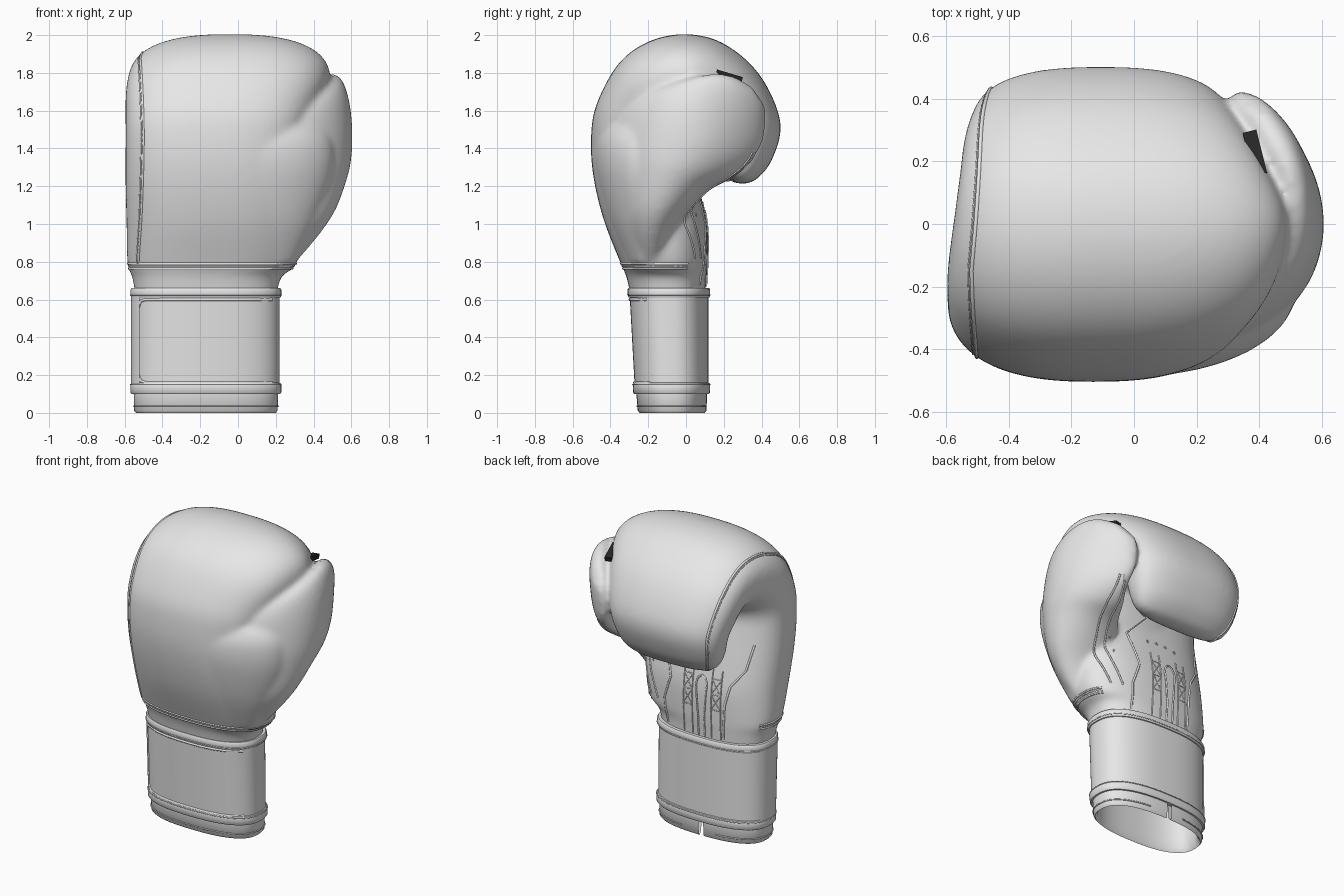
import bpy, bmesh, math
from mathutils import Vector
from mathutils.bvhtree import BVHTree

if "Cube" in bpy.data.objects:
    bpy.data.objects.remove(bpy.data.objects["Cube"])


def material(name, value):
    m = bpy.data.materials.new(name)
    m.use_nodes = True
    col = (value, value, value, 1)
    m.diffuse_color = col
    m.node_tree.nodes["Principled BSDF"].inputs["Base Color"].default_value = col
    return m


LEATHER = material("pale grey leather", 0.8)
DARK = material("black elastic", 0.02)
WHITE = material("white lining", 1.0)


def power(v, n):
    return math.copysign(abs(v) ** (2 / n), v)


def add_object(name, bm, mat, smooth=True):
    bmesh.ops.recalc_face_normals(bm, faces=bm.faces)
    me = bpy.data.meshes.new(name)
    bm.to_mesh(me)
    bm.free()
    me.materials.append(mat)
    for p in me.polygons:
        p.use_smooth = smooth
    ob = bpy.data.objects.new(name, me)
    bpy.context.collection.objects.link(ob)
    return ob


# Padded shapes: stations are (outer y, outer z, inner y, inner z, x min, x max)
def loft_point(st, s, t, n=2.5, bow=0):
    i = min(max(int(s), 0), len(st) - 2)
    f = s - i
    a, b, c, d = (st[min(max(i + k, 0), len(st) - 1)] for k in (-1, 0, 1, 2))
    oy, oz, iy, iz, lo, hi = (
        q + f / 2 * (r - p + f * (2 * p - 5 * q + 4 * r - w + f * (3 * (q - r) + w - p)))
        for p, q, r, w in zip(a, b, c, d))
    u = power(math.sin(t), n) / 2
    y = (oy + iy) / 2 + (oy - iy) * u
    return Vector(((lo + hi) / 2 + (hi - lo) / 2 * power(math.cos(t), n) - bow * y * y,
                   y, (oz + iz) / 2 + (oz - iz) * u))


def add_loft(bm, st, n=2.5, bow=0, steps=5, sides=64):
    rings = [[bm.verts.new(loft_point(st, k / steps, j * math.tau / sides, n, bow)) for j in range(sides)]
             for k in range((len(st) - 1) * steps + 1)]
    for r, q in zip(rings, rings[1:]):
        for j in range(sides):
            bm.faces.new((r[j], r[j - 1], q[j - 1], q[j]))
    bm.faces.new(rings[0])
    bm.faces.new(rings[-1])


hand = [
    (-.29, .6, .10, .6, -.54, .20), (-.315, .72, .105, .72, -.56, .23),
    (-.345, .79, .11, .79, -.585, .31), (-.435, 1.02, .11, .98, -.59, .35),
    (-.49, 1.25, .08, 1.15, -.595, .35), (-.503, 1.45, .04, 1.33, -.595, .34),
    (-.475, 1.63, .02, 1.43, -.595, .37), (-.36, 1.845, .03, 1.48, -.595, .44),
    (-.2, 1.965, .06, 1.51, -.585, .48), (0, 2.005, .09, 1.52, -.57, .485),
    (.2, 1.955, .12, 1.51, -.555, .43), (.39, 1.79, .14, 1.47, -.54, .36),
    (.5, 1.54, .155, 1.42, -.51, .3), (.455, 1.34, .165, 1.34, -.48, .26),
    (.37, 1.235, .2, 1.26, -.42, .2), (.3, 1.212, .25, 1.22, -.3, .08)]
thumb = [
    (-.3, .8, -.1, .82, -.1, .36), (-.36, .95, -.06, .95, -.05, .475),
    (-.41, 1.12, 0, 1.05, .0, .55), (-.42, 1.38, .12, 1.18, .1, .595),
    (-.36, 1.56, .25, 1.25, .22, .605), (-.2, 1.69, .34, 1.33, .36, .605),
    (.05, 1.78, .4, 1.42, .43, .6), (.22, 1.79, .42, 1.52, .46, .6),
    (.345, 1.73, .42, 1.62, .5, .585)]
# Padding that carries the back of the hand smoothly into the thumb
bridge = [
    (-.33, .79, -.1, .79, -.45, .3), (-.42, 1.02, -.06, 1.0, -.48, .41),
    (-.475, 1.25, .04, 1.2, -.5, .5), (-.485, 1.4, .05, 1.42, -.51, .51),
    (-.455, 1.49, .0, 1.56, -.4, .45), (-.42, 1.53, -.05, 1.62, -.25, .35)]
bm = bmesh.new()
add_loft(bm, hand)
add_loft(bm, thumb, 2.1, 1.1)
add_loft(bm, bridge, 2)
glove = add_object("padded_glove", bm, LEATHER)
rm = glove.modifiers.new("merge", "REMESH")
rm.mode = "VOXEL"
rm.voxel_size = 0.014
rm.use_smooth_shade = True
sm = glove.modifiers.new("soften", "SMOOTH")
sm.factor = 0.5
sm.iterations = 14


# Wrist sleeves: a rounded oval swept through a closed profile of (z, outward offset)
def oval(z, d, t, n=2.5):
    front, back = -.26 - .055 * z, .114
    return Vector((-.17 + (.385 + d) * power(math.cos(t), n),
                   (front + back) / 2 + ((back - front) / 2 + d) * power(math.sin(t), n), z))


def sleeve(name, profile, mat, keep=lambda c: True, sides=128):
    bm = bmesh.new()
    rings = [[bm.verts.new(oval(z, d, j * math.tau / sides)) for j in range(sides)] for z, d in profile]
    for r, q in zip(rings, rings[1:] + rings[:1]):
        for j in range(sides):
            quad = (r[j], r[j - 1], q[j - 1], q[j])
            if keep(sum((v.co for v in quad), Vector()) / 4):
                bm.faces.new(quad)
    ob = add_object(name, bm, mat)
    bpy.ops.object.select_all(action="DESELECT")
    ob.select_set(True)
    bpy.context.view_layer.objects.active = ob
    bpy.ops.object.shade_smooth_by_angle(angle=math.radians(40))
    return ob


SLOT = -.19
sleeve("wrist_lining", [(.6, -.035), (.1, -.035), (.02, -.03), (.0, -.015), (.012, -.005), (.1, -.003), (.6, -.003)],
       LEATHER, lambda c: not (c.y > 0 and c.z < .09 and abs(c.x - SLOT) < .022))
cuff = sleeve("wrist_strap", [(.1, -.02), (.1, .008), (.108, .014), (.15, .014), (.158, .01), (.16, .004),
                              (.61, .004), (.612, .01), (.62, .014), (.652, .014), (.662, .008), (.662, -.02)],
              LEATHER)
sleeve("strap_end", [(.12, 0), (.12, .012), (.65, .012), (.65, 0)], LEATHER,
       lambda c: c.x < -.525 and c.y < .0)

# Seams laid onto the surfaces
bpy.context.view_layer.update()
deps = bpy.context.evaluated_depsgraph_get()
skin = BVHTree.FromObject(glove, deps)
strap = BVHTree.FromObject(cuff, deps)


def cast(tree, start, direction):
    return tree.ray_cast(Vector(start), Vector(direction).normalized())[0]


def resample(pts, per=8):
    out = [Vector(a).lerp(Vector(b), k / per) for a, b in zip(pts, pts[1:]) for k in range(per)]
    return out + [Vector(pts[-1])]


def seam(name, pts, radius=.006, cyclic=False):
    pts = [p for p in pts if p]
    cu = bpy.data.curves.new(name, "CURVE")
    cu.dimensions = "3D"
    cu.bevel_depth = radius
    cu.bevel_resolution = 1
    sp = cu.splines.new("POLY")
    sp.points.add(len(pts) - 1)
    for p, q in zip(sp.points, pts):
        p.co = (*q, 1)
    sp.use_cyclic_u = cyclic
    cu.materials.append(LEATHER)
    bpy.context.collection.objects.link(bpy.data.objects.new(name, cu))


def palm(pts, y=.145):
    return [cast(skin, (p.x, y, p.y), (0, -1, 0)) for p in resample(pts)]


# Side panel seam runs up the back of the hand, round the fist and into the curl
T = 2.58
edge = [(2 + k / 6, T - .15 * math.sin(math.pi * min(k / 36, 1))) for k in range(73)]
edge += [(14 + .3 * math.sin(k / 8 * math.pi), T + (math.tau - 2 * T) * k / 8) for k in range(1, 8)]
edge += [(14 - k / 6, math.tau - T) for k in range(25)]
for name, off, r in (("side_panel_piping", 0, .007), ("side_panel_stitch", .05, .003)):
    seam(name, [skin.find_nearest(loft_point(hand, s, t + off))[0] for s, t in edge], r)

# Seams round the back of the wrist, ending at the palm
for z, r in ((.79, .006), (.777, .003), (.764, .006)):
    ring = []
    for k in range(-4, 53):
        d = Vector((-math.cos(k * math.pi / 48), -math.sin(k * math.pi / 48), 0))
        ring.append(cast(skin, Vector((-.15, -.1, z)) + d * 2, -d))
    seam("wrist_seam", ring, r)
seam("hem_stitch", [oval(.035, -.003, t * math.tau / 128) for t in range(37, 156)], .004)
for z in (.15, .625):
    seam("strap_stitch", [oval(z, .014, t * math.tau / 96) for t in range(96)], .003, True)

# Strap end piping
flap = [(.18, .6), (-.49, .6), (-.515, .59), (-.525, .56), (-.525, .2), (-.515, .17), (-.49, .16), (.18, .16)]
seam("strap_end_piping", [cast(strap, (p.x, -1, p.y), (0, 1, 0)) for p in resample(flap)], .008)

# Palm lacing slot: white inset with piping and two stitched tabs
bm = bmesh.new()
rows, outline = [], [[], []]
for k in range(25):
    z = .67 + .4 * k / 24
    w = .022 + .02 * max(0, (z - .8) / .27) if k < 20 else .04 * math.sqrt(max(0, 1 - ((k - 19) / 5) ** 2))
    pair = [cast(skin, (SLOT + e * w, .145, z), (0, -1, 0)) + Vector((0, .004, 0)) for e in (-1, 1)]
    for side, p in zip(outline, pair):
        side.append(p)
    rows.append([bm.verts.new(p) for p in pair])
for a, b in zip(rows, rows[1:]):
    bm.faces.new((a[0], a[1], b[1], b[0]))
add_object("palm_slot", bm, WHITE)
seam("slot_piping", outline[0] + outline[1][::-1], .006)
for c in (SLOT - .1, SLOT + .1):
    a, b = c - .032, c + .032
    for x in (a, b):
        seam("tab_edge", palm([(x, .67), (x, 1.12)]), .005)
    seam("tab_stitch", palm([(a, .86), (b, .86), (a, .96), (b, .96), (a, .86)]), .003)
    seam("tab_stitch", palm([(a, .96), (b, 1.06), (a, 1.06), (b, .96)]), .003)

# Palm outline, thumb and heel seams
seam("palm_edge_seam", palm([(-.34, .68), (-.35, .9), (-.38, 1.03), (-.46, 1.14), (-.49, 1.3)]), .007)
seam("thumb_root_seam", palm([(.08, .68), (.09, .85), (.04, 1.0), (.08, 1.15), (.12, 1.28)], .3), .007)
for dx in (0, .07):
    seam("thumb_inner_seam", palm([(.15 + dx, .82), (.22 + dx, .98), (.27 + dx, 1.12), (.33 + dx, 1.25),
                                   (.38 + dx / 3, 1.38)], 1), .006)

# Vent holes
for x, z in ((.2, 1.05), (.24, 1.13), (-.05, 1.2), (-.12, 1.21), (-.19, 1.21), (-.26, 1.2)):
    hit = cast(skin, (x, .145, z), (0, -1, 0))
    if hit:
        seam("vent_hole", [hit + Vector((.008 * math.cos(k), 0, .008 * math.sin(k))) for k in range(6)],
             .003, True)

# Elastic link between thumb and fist
bm = bmesh.new()
bmesh.ops.create_cube(bm, size=1)
bmesh.ops.scale(bm, vec=(.045, .145, .03), verts=bm.verts)
link = add_object("thumb_link", bm, DARK, False)
link.location = (.386, .224, 1.783)
link.rotation_euler = (math.radians(-16), 0, math.radians(14))
